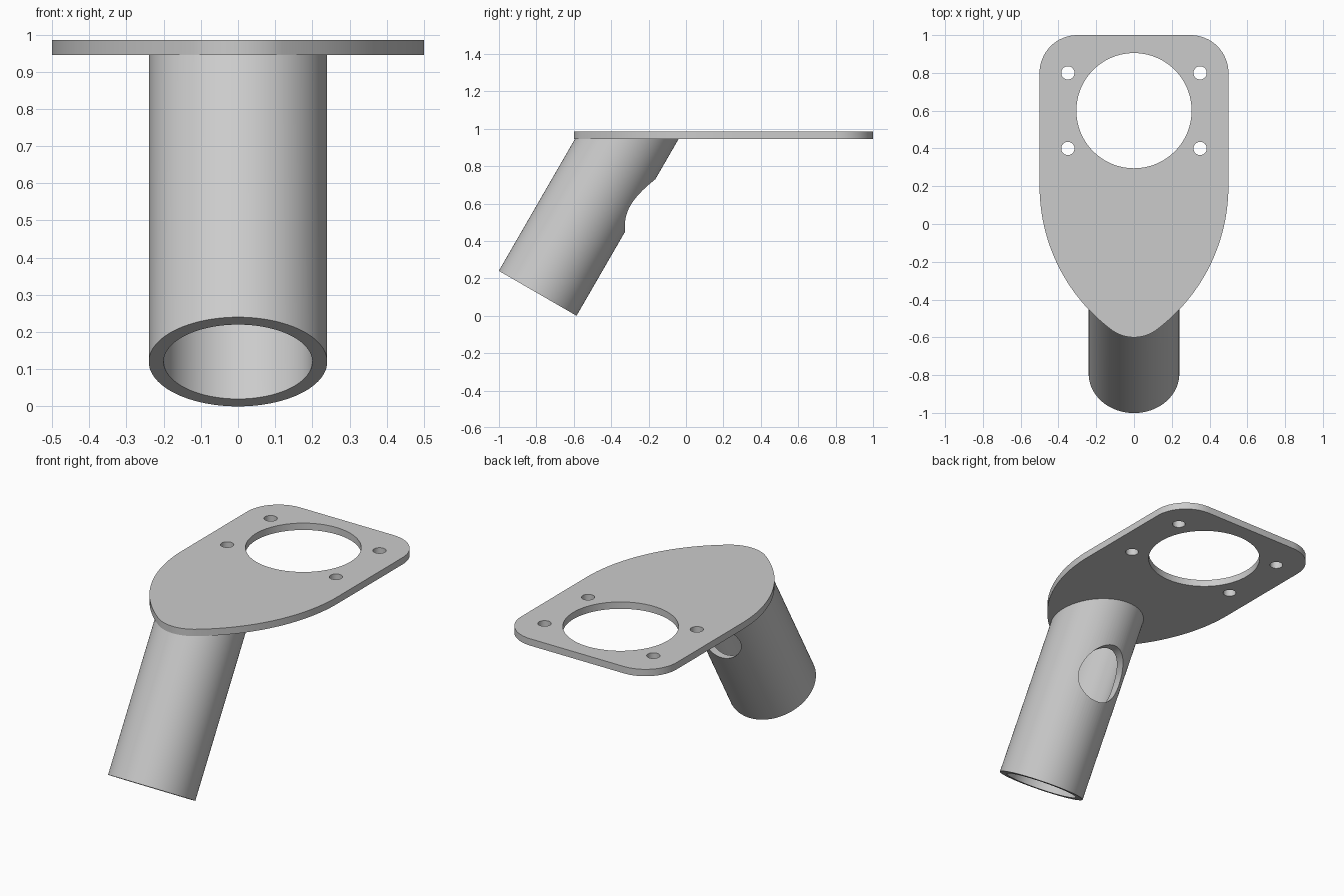
import bpy, bmesh
from math import cos, sin, tan, pi, radians, atan2
from mathutils import Vector, Matrix

if "Cube" in bpy.data.objects:
    bpy.data.objects.remove(bpy.data.objects["Cube"], do_unlink=True)

PLATE_BOTTOM, PLATE_TOP = 0.945, 0.985
SEGMENTS = 96

grey = bpy.data.materials.new("plain_grey")
grey.use_nodes = True
grey.diffuse_color = (0.6, 0.6, 0.6, 1)
grey.node_tree.nodes["Principled BSDF"].inputs["Base Color"].default_value = (0.6, 0.6, 0.6, 1)


def finish(name, bm):
    bmesh.ops.recalc_face_normals(bm, faces=bm.faces)
    mesh = bpy.data.meshes.new(name)
    bm.to_mesh(mesh)
    bm.free()
    mesh.materials.append(grey)
    obj = bpy.data.objects.new(name, mesh)
    bpy.context.collection.objects.link(obj)
    return obj


def arc(cx, cy, r, start, end, steps):
    angles = [start + (end - start) * i / steps for i in range(steps + 1)]
    return [(cx + r * cos(a), cy + r * sin(a)) for a in angles]


def cylinder(name, centre, radius, depth, tilt=0.0):
    bm = bmesh.new()
    bmesh.ops.create_cone(bm, cap_ends=True, segments=SEGMENTS, radius1=radius, radius2=radius,
                          depth=depth, matrix=Matrix.Translation(centre) @ Matrix.Rotation(tilt, 4, "X"))
    return finish(name, bm)


def cut(obj, cutters):
    # Subtract the cutters, bake the result, then remove them
    for c in cutters:
        c.hide_render = True
        mod = obj.modifiers.new("cut", "BOOLEAN")
        mod.operation, mod.solver, mod.object = "DIFFERENCE", "EXACT", c
    bpy.context.view_layer.update()
    baked = bpy.data.meshes.new_from_object(obj.evaluated_get(bpy.context.evaluated_depsgraph_get()))
    obj.modifiers.clear()
    obj.data = baked
    for c in cutters:
        bpy.data.objects.remove(c, do_unlink=True)


def smooth(obj):
    bpy.ops.object.select_all(action="DESELECT")
    obj.select_set(True)
    bpy.context.view_layer.objects.active = obj
    bpy.ops.object.shade_smooth_by_angle(angle=radians(30))


# Mounting plate: rounded tip, long flank arc and rounded rear corner, mirrored
join = atan2(-0.6, 0.45)
half = arc(0, -0.4, 0.2, -pi / 2, join, 12)
half += arc(-0.45, 0.2, 0.95, join, 0, 28)[1:]
half += arc(0.3, 0.8, 0.2, 0, pi / 2, 16)
outline = half + [(-x, y) for x, y in reversed(half[1:])]
bm = bmesh.new()
face = bm.faces.new([bm.verts.new((x, y, PLATE_BOTTOM)) for x, y in outline])
top = bmesh.ops.extrude_face_region(bm, geom=[face])
bmesh.ops.translate(bm, vec=(0, 0, PLATE_TOP - PLATE_BOTTOM),
                    verts=[v for v in top["geom"] if isinstance(v, bmesh.types.BMVert)])
plate = finish("mounting_plate", bm)

# Large opening and four screw holes
holes = [cylinder("opening_cutter", (0, 0.6, 0.96), 0.305, 0.3)]
for x in (-0.35, 0.35):
    for y in (0.4, 0.8):
        holes.append(cylinder("screw_cutter", (x, y, 0.96), 0.035, 0.3))
cut(plate, holes)
smooth(plate)

# Slanted tube: square lower end, upper end mitred to the plate underside
lean = radians(30)
axis = Vector((0, sin(lean), cos(lean)))
across = Vector((0, cos(lean), -sin(lean)))
foot = Vector((0, -0.793, 0.12))
bm = bmesh.new()
rings = []
for radius in (0.24, 0.2):
    low, high = [], []
    for i in range(SEGMENTS):
        a = 2 * pi * i / SEGMENTS
        p = foot + Vector((radius * cos(a), 0, 0)) + across * radius * sin(a)
        low.append(bm.verts.new(p))
        high.append(bm.verts.new(p + axis * ((PLATE_BOTTOM - p.z) / axis.z)))
    rings.append((low, high))
(outer_low, outer_high), (inner_low, inner_high) = rings
for a, b in ((outer_low, outer_high), (outer_high, inner_high),
             (inner_high, inner_low), (inner_low, outer_low)):
    for i in range(SEGMENTS):
        j = (i + 1) % SEGMENTS
        bm.faces.new((a[i], a[j], b[j], b[i]))
tube = finish("slanted_tube", bm)

# Horizontal cable hole through the rear wall only
cut(tube, [cylinder("cable_hole_cutter", (0, -0.15, 0.59), 0.14, 0.7, pi / 2)])
smooth(tube)
